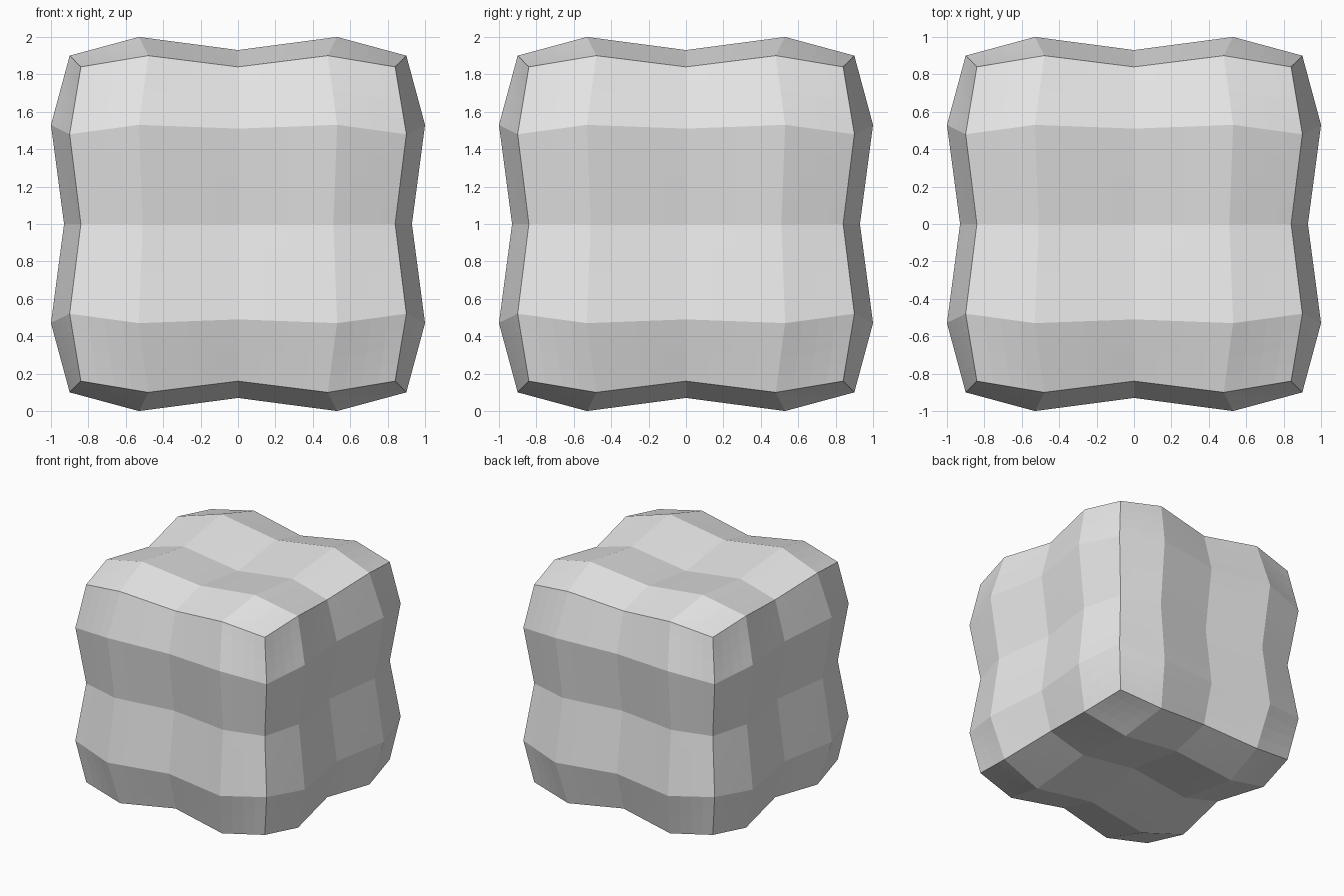
import bpy
import bmesh

old = bpy.data.objects.get("Cube")
if old:
    bpy.data.objects.remove(old, do_unlink=True)

# Single plain grey
grey = bpy.data.materials.new("plain_grey")
grey.use_nodes = True
colour = (0.8, 0.8, 0.8, 1)
grey.diffuse_color = colour
grey.node_tree.nodes["Principled BSDF"].inputs["Base Color"].default_value = colour

# Grid level (0 middle, 1 quarter, 2 rim) -> coordinate, per kind of vertex
SHAPE = {
    (2, 2, 2): {2: 0.84},            # corner
    (1, 2, 2): {1: 0.48, 2: 0.90},   # edge bump
    (0, 2, 2): {2: 0.84},            # edge dip
    (1, 1, 2): {1: 0.53, 2: 1.00},   # face bump
    (0, 1, 2): {1: 0.51, 2: 0.93},   # saddle between bumps
    (0, 0, 2): {2: 0.86},            # face dip
}

# Cube cut into a four by four grid on each side
bm = bmesh.new()
bmesh.ops.create_cube(bm, size=2)
bmesh.ops.subdivide_edges(bm, edges=bm.edges[:], cuts=3, use_grid_fill=True)

# Push the grid points into bumps and dips
for v in bm.verts:
    levels = [round(c * 2) for c in v.co]
    row = SHAPE[tuple(sorted(abs(n) for n in levels))]
    for axis, n in enumerate(levels):
        size = row.get(abs(n), 0)
        v.co[axis] = size if n > 0 else -size
    v.co.z += 1

mesh = bpy.data.meshes.new("bumpy_cube")
bm.to_mesh(mesh)
bm.free()
mesh.materials.append(grey)
cube = bpy.data.objects.new("bumpy_cube", mesh)
bpy.context.collection.objects.link(cube)

# Straight subdivision keeps the faceted outline and splits the twisted patches
split = cube.modifiers.new("patch_split", "SUBSURF")
split.subdivision_type = "SIMPLE"
split.levels = split.render_levels = 2
